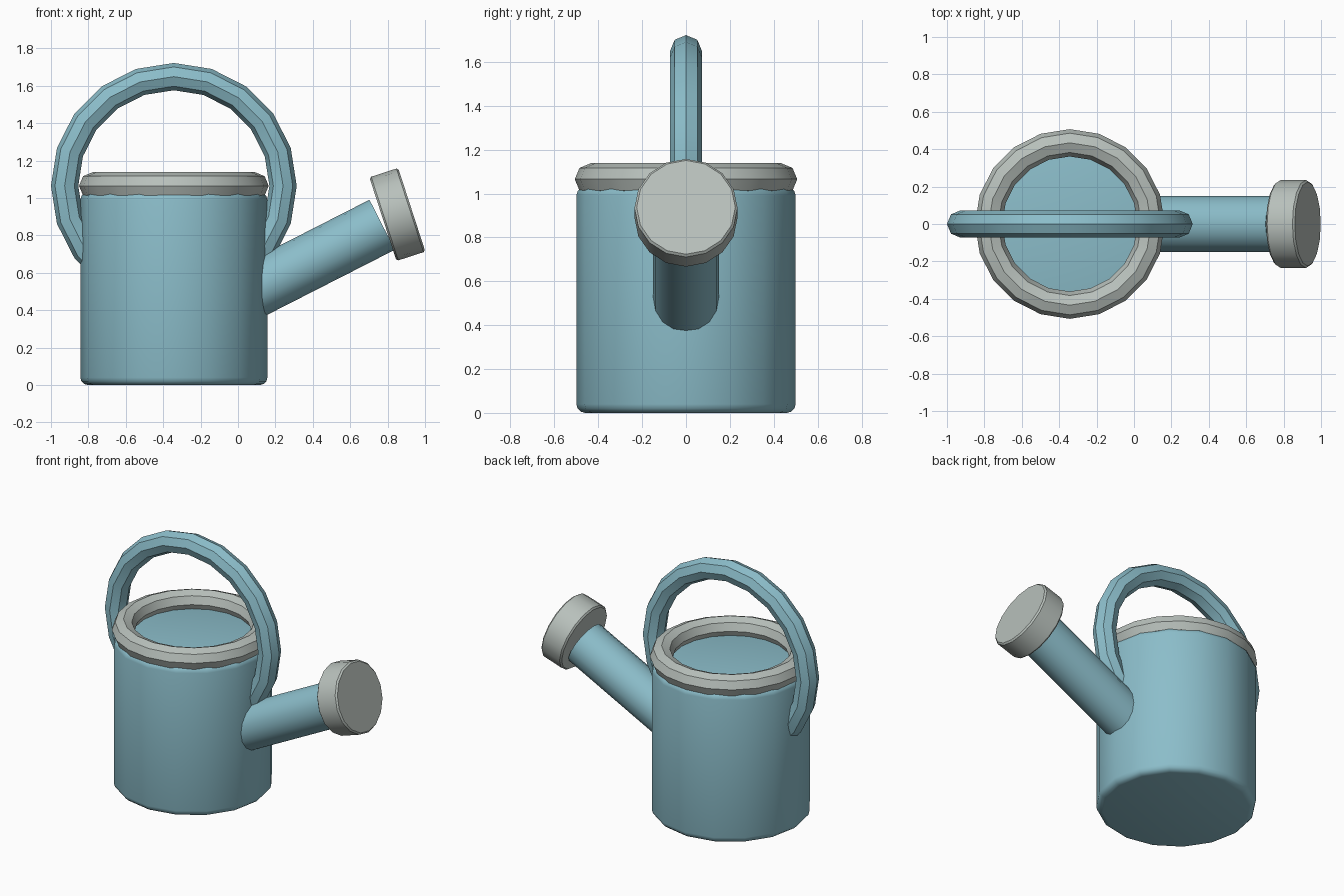
import bpy
from math import radians, pi
from mathutils import Vector

old = bpy.data.objects.get("Cube")
if old:
    bpy.data.objects.remove(old, do_unlink=True)


def make_material(name, rgb):
    mat = bpy.data.materials.new(name)
    mat.use_nodes = True
    mat.diffuse_color = (*rgb, 1)
    mat.node_tree.nodes["Principled BSDF"].inputs["Base Color"].default_value = (*rgb, 1)
    return mat


blue = make_material("soft_blue", (0.26, 0.51, 0.59))
grey = make_material("pale_grey", (0.48, 0.53, 0.50))


def finish(name, mat, bevel=0, segments=1):
    obj = bpy.context.object
    obj.name = name
    obj.data.materials.append(mat)
    if bevel:
        mod = obj.modifiers.new("Rounded ends", "BEVEL")
        mod.width = bevel
        mod.segments = segments
        mod.limit_method = "ANGLE"
        mod.angle_limit = radians(40)
        bpy.ops.object.modifier_apply(modifier=mod.name)
    bpy.ops.object.shade_smooth_by_angle(angle=radians(31))
    return obj


def cylinder(name, mat, radius, start, end, bevel=0, segments=1):
    start, end = Vector(start), Vector(end)
    axis = end - start
    tilt = Vector((0, 0, 1)).angle(axis)  # every axis lies in the xz plane
    bpy.ops.mesh.primitive_cylinder_add(
        vertices=16, radius=radius, depth=axis.length,
        location=(start + end) / 2, rotation=(0, tilt, 0))
    return finish(name, mat, bevel, segments)


def ring(name, mat, major, minor, height, rotation=(0, 0, 0)):
    bpy.ops.mesh.primitive_torus_add(
        major_segments=20, minor_segments=8, major_radius=major,
        minor_radius=minor, location=(CENTRE, 0, height), rotation=rotation)
    return finish(name, mat)


CENTRE = -0.343

# Body, whose top cap shows inside the rim
cylinder("body", blue, 0.5, (CENTRE, 0, 0), (CENTRE, 0, 1.03), 0.04, 3)

# Rim and the hoop handle, which passes into the body
ring("rim", grey, 0.434, 0.073, 1.065)
ring("handle", blue, 0.584, 0.073, 1.065, (pi / 2, 0, 0))

# Spout and its sprinkler head, tilted a little less than the spout
cylinder("spout", blue, 0.15, (-0.1, 0, 0.413), (0.771, 0, 0.857))
cylinder("sprinkler_head", grey, 0.235, (0.775, 0, 0.887), (0.929, 0, 0.937), 0.01)
